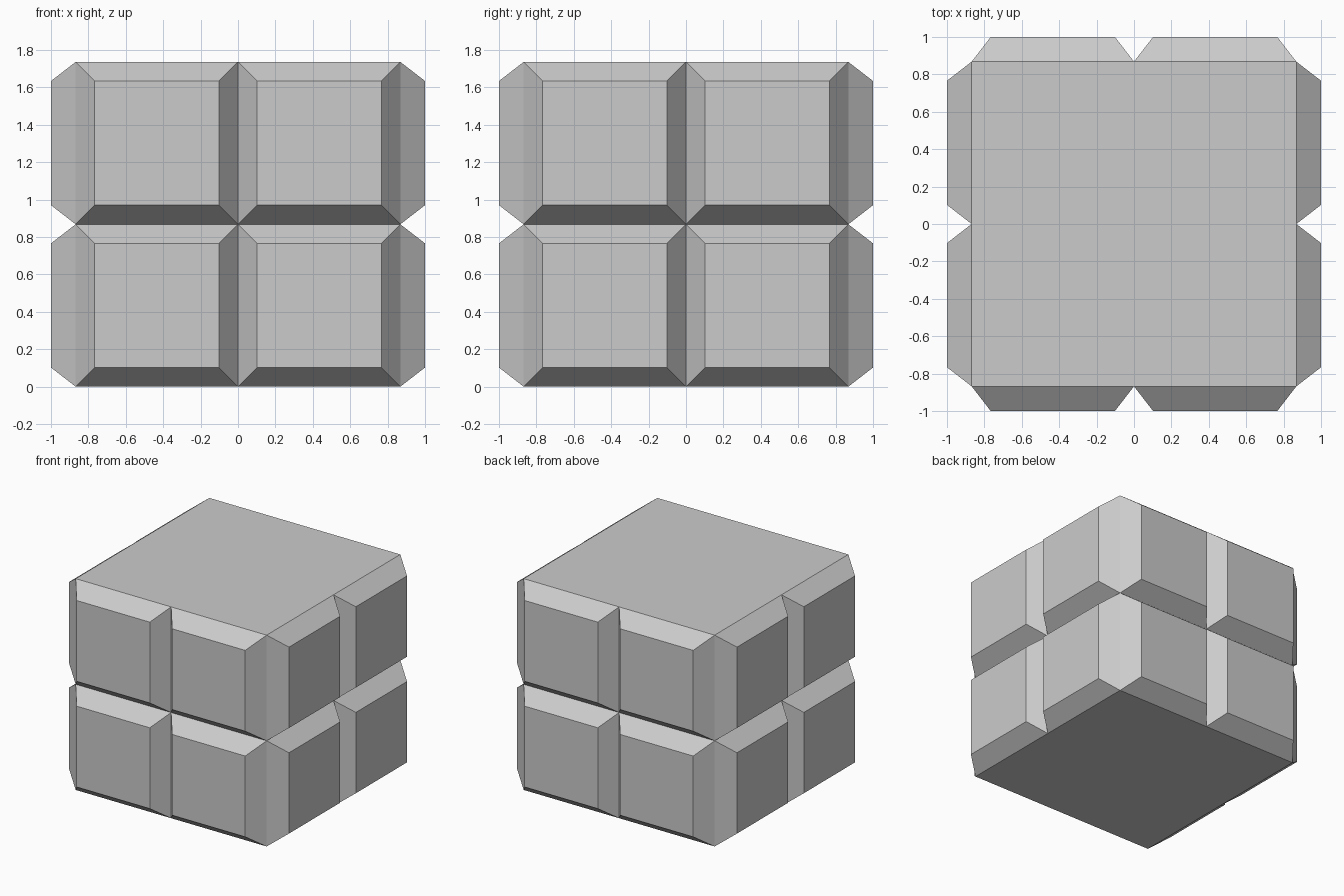
import bpy, bmesh
from mathutils import Matrix

if "Cube" in bpy.data.objects:
    bpy.data.objects.remove(bpy.data.objects["Cube"])

HALF = 0.868    # half width of the core block
INSET = 0.102   # bevel width of each raised panel
DEPTH = 0.132   # how far panels stand out

# Core block, every side split into a 2 x 2 grid
bm = bmesh.new()
bmesh.ops.create_cube(bm, size=2 * HALF, matrix=Matrix.Translation((0, 0, HALF)))
bmesh.ops.subdivide_edges(bm, edges=bm.edges[:], cuts=1, use_grid_fill=True)
bm.normal_update()

# Raised bevelled panels on the four walls
walls = [f for f in bm.faces if abs(f.normal.z) < 0.5]
bmesh.ops.inset_individual(bm, faces=walls, thickness=INSET, depth=DEPTH,
                           use_even_offset=True)
bm.normal_update()

# Plain flat top and bottom
for sign in (1, -1):
    bmesh.ops.dissolve_faces(bm, faces=[f for f in bm.faces if f.normal.z * sign > 0.99])

mesh = bpy.data.meshes.new("panelled_block")
bm.to_mesh(mesh)
bm.free()
block = bpy.data.objects.new("panelled_block", mesh)
bpy.context.collection.objects.link(block)
